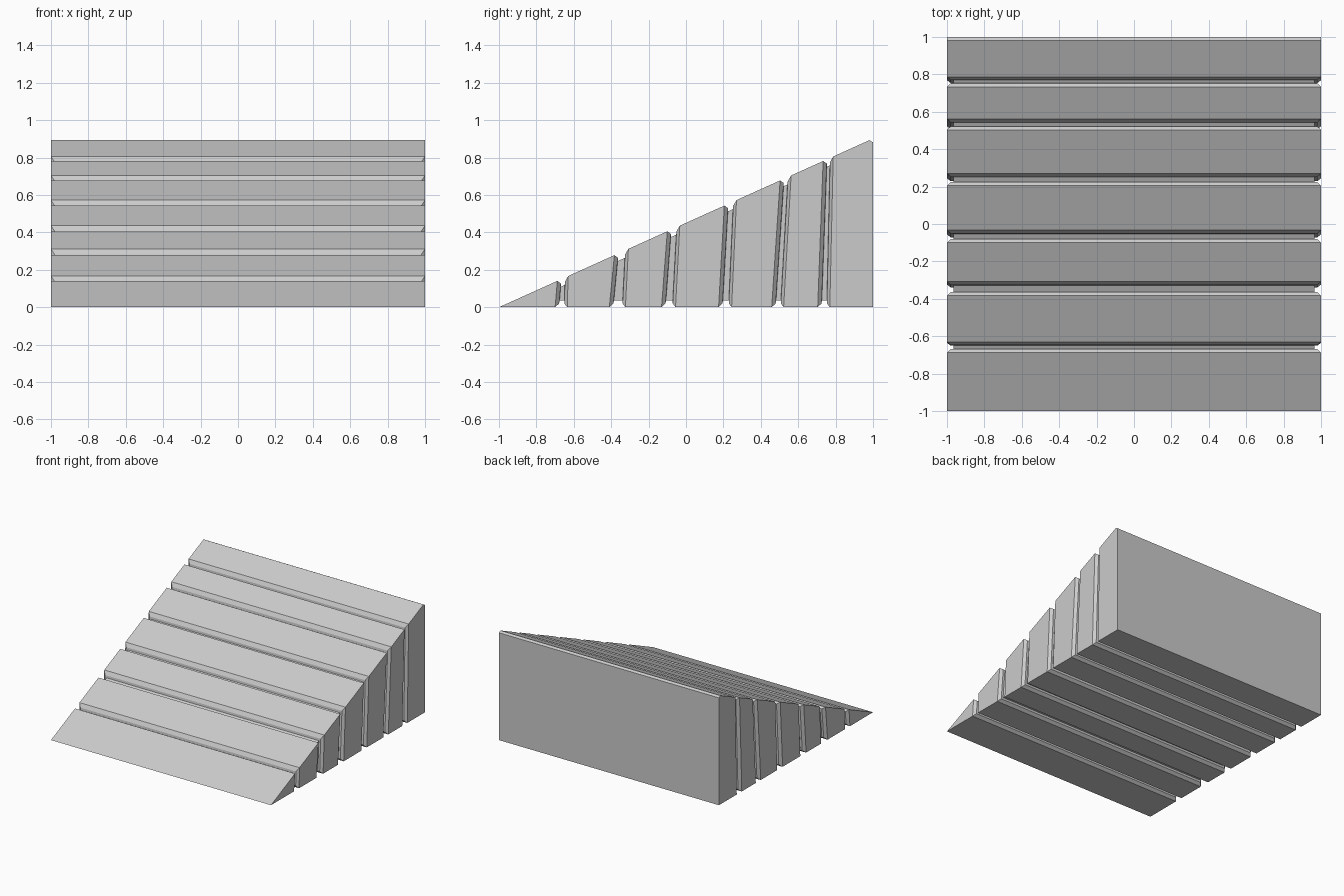
import bpy, bmesh

if "Cube" in bpy.data.objects:
    bpy.data.objects.remove(bpy.data.objects["Cube"])

S = 0.451          # slope of the ramp surface
C = 0.02           # chamfer at groove lips
D = 0.036          # groove depth

# Groove lips on each side: (front bottom y, front top y, rear bottom y, rear top y)
grooves = [
    (-0.70, -0.688, -0.635, -0.63),
    (-0.41, -0.383, -0.324, -0.308),
    (-0.131, -0.10, -0.056, -0.033),
    (0.174, 0.205, 0.244, 0.27),
    (0.458, 0.503, 0.522, 0.562),
    (0.704, 0.733, 0.769, 0.787),
]

bm = bmesh.new()
rings = []


def add_ring(y_bot, z_bot, y_top, z_top, hw):
    rings.append([bm.verts.new(p) for p in (
        (-hw, y_bot, z_bot), (hw, y_bot, z_bot),
        (hw, y_top, z_top), (-hw, y_top, z_top))])


def slanted_ring(yb, yt, shift, inset):
    """Cross-section on a leaning plane, shrunk inward by inset."""
    k = (yt - yb) / (S * (yt + 1))
    b = yb + shift
    z = (S * (b + 1) - inset * 1.1) / (1 - S * k)
    add_ring(b + k * inset, inset, b + k * z, z, 1 - inset)


# Sharp front edge
add_ring(-1, 0, -1, 0, 1)
# Planks with chamfered lips, separated by recessed grooves
for fb, ft, rb, rt in grooves:
    slanted_ring(fb, ft, 0, 0)
    slanted_ring(fb, ft, C, C)
    slanted_ring(fb, ft, C + 0.001, D)
    slanted_ring(rb, rt, -C * 0.8 - 0.001, D)
    slanted_ring(rb, rt, -C * 0.8, C)
    slanted_ring(rb, rt, 0, 0)
# Rear end with a small top chamfer
add_ring(0.98, 0, 0.98, S * 1.98, 1)
add_ring(1, 0, 1, 0.882, 1)

# Skin the cross-sections and close the back
for a, b in zip(rings, rings[1:]):
    for i in range(4):
        j = (i + 1) % 4
        bm.faces.new((a[i], a[j], b[j], b[i]))
bm.faces.new(rings[-1])
bmesh.ops.remove_doubles(bm, verts=bm.verts[:], dist=1e-5)
bmesh.ops.recalc_face_normals(bm, faces=bm.faces[:])

mesh = bpy.data.meshes.new("plank_ramp")
bm.to_mesh(mesh)
bm.free()
bpy.context.collection.objects.link(bpy.data.objects.new("plank_ramp", mesh))
